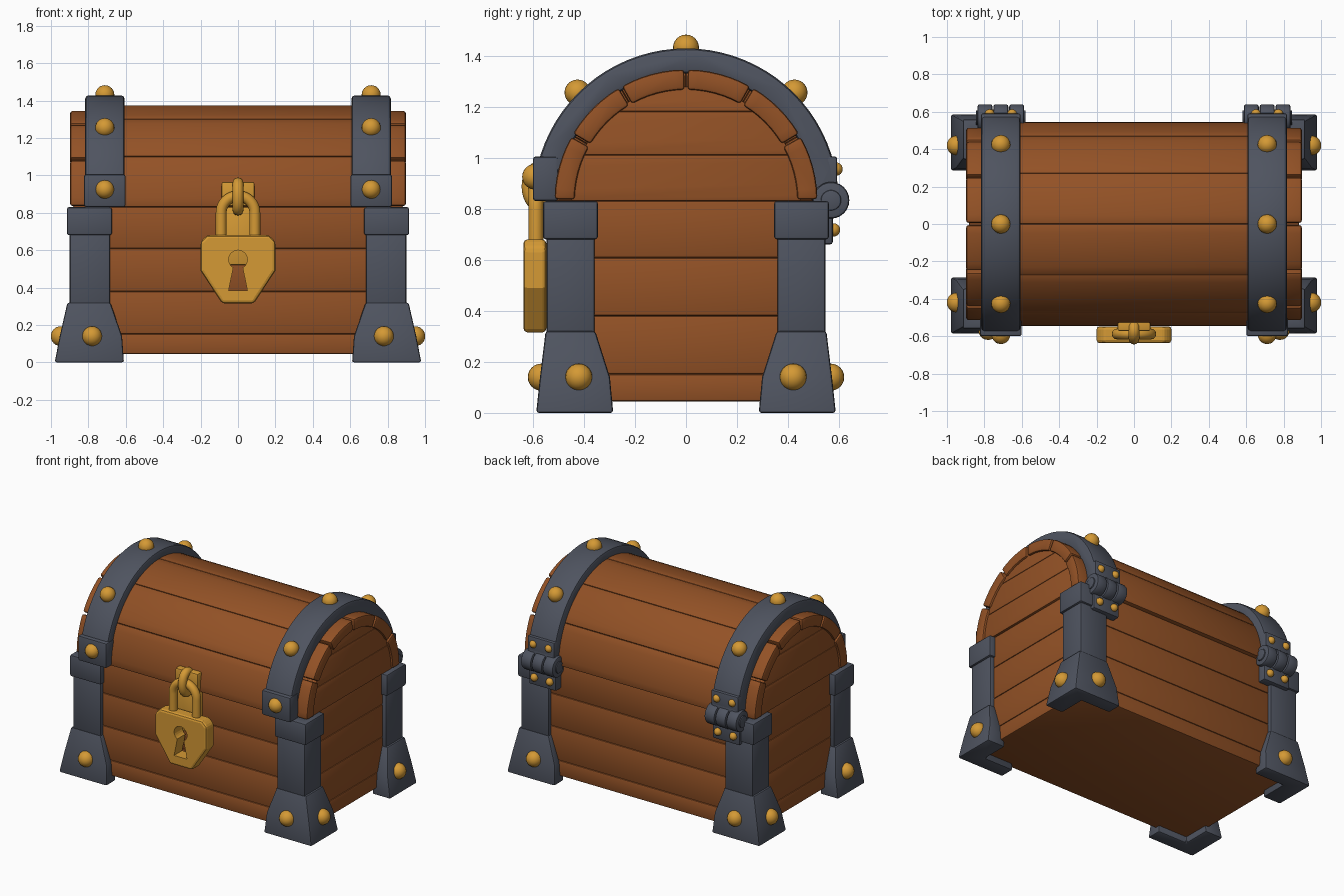
import bpy, bmesh, math
from mathutils import Vector

if "Cube" in bpy.data.objects:
    bpy.data.objects.remove(bpy.data.objects["Cube"])


def material(name, rgb):
    m = bpy.data.materials.new(name)
    m.diffuse_color = (*rgb, 1)
    m.use_nodes = True
    m.node_tree.nodes["Principled BSDF"].inputs["Base Color"].default_value = m.diffuse_color
    return m


WOOD = material("brown wood", (0.29, 0.083, 0.019))
IRON = material("dark iron", (0.077, 0.087, 0.115))
GOLD = material("gold metal", (0.66, 0.32, 0.035))
RIM = 0.83          # height where lid meets body
BAND_X = 0.712      # centre of each lid band


def finish(name, bm, mat, bevel=0.0, segments=2):
    bmesh.ops.recalc_face_normals(bm, faces=bm.faces)
    if bevel:
        sharp = [e for e in bm.edges if e.calc_face_angle(0) > math.radians(35)]
        bmesh.ops.bevel(bm, geom=sharp, offset=bevel, segments=segments,
                        profile=0.5, affect='EDGES', clamp_overlap=True)
    me = bpy.data.meshes.new(name)
    bm.to_mesh(me)
    bm.free()
    me.materials.append(mat)
    ob = bpy.data.objects.new(name, me)
    bpy.context.collection.objects.link(ob)
    bpy.ops.object.select_all(action='DESELECT')
    ob.select_set(True)
    bpy.context.view_layer.objects.active = ob
    bpy.ops.object.shade_smooth_by_angle(angle=math.radians(33))
    return ob


def loft(name, rings, mat, bevel=0.0, closed=False):
    """Skin a list of equal-length point rings; cap the ends unless closed."""
    bm = bmesh.new()
    vs = [[bm.verts.new(p) for p in r] for r in rings]
    n = len(rings[0])
    for i in range(len(vs) if closed else len(vs) - 1):
        a, b = vs[i], vs[(i + 1) % len(vs)]
        for j in range(n):
            k = (j + 1) % n
            bm.faces.new((a[j], a[k], b[k], b[j]))
    if not closed:
        bm.faces.new(vs[0])
        bm.faces.new(vs[-1])
    return finish(name, bm, mat, bevel)


def prism(name, pts, axis, a, b, mat, bevel=0.0):
    """Extrude a profile along x (points are y, z) or y (points are x, z)."""
    def place(d):
        return [(d, u, v) if axis == 'x' else (u, d, v) for u, v in pts]
    return loft(name, [place(a), place(b)], mat, bevel)


def box(name, x, y, z, mat, bevel=0.01):
    return prism(name, [(y[0], z[0]), (y[1], z[0]), (y[1], z[1]), (y[0], z[1])],
                 'x', x[0], x[1], mat, bevel)


def arc(r, a0, a1, n, cu=0.0, cv=RIM):
    return [(cu + r * math.cos(math.radians(a0 + (a1 - a0) * i / n)),
             cv + r * math.sin(math.radians(a0 + (a1 - a0) * i / n)))
            for i in range(n + 1)]


def sector(name, r0, r1, a0, a1, n, xa, xb, mat, bevel):
    return prism(name, arc(r1, a0, a1, n) + arc(r0, a1, a0, n), 'x', xa, xb, mat, bevel)


def rivet(name, pos, r):
    bm = bmesh.new()
    bmesh.ops.create_uvsphere(bm, u_segments=20, v_segments=12, radius=r)
    bmesh.ops.translate(bm, verts=bm.verts, vec=pos)
    return finish(name, bm, GOLD)


def tube(name, path, r, mat, side, closed=False):
    """Round bar along a flat path; side is the normal of the path's plane."""
    rings, n, side = [], len(path), Vector(side)
    for i, p in enumerate(path):
        lo, hi = ((i - 1) % n, (i + 1) % n) if closed else (max(i - 1, 0), min(i + 1, n - 1))
        out = (Vector(path[hi]) - Vector(path[lo])).normalized().cross(side)
        rings.append([Vector(p) + r * (math.cos(t) * side + math.sin(t) * out)
                      for t in (math.tau * k / 12 for k in range(12))])
    return loft(name, rings, mat, closed=closed)


# Body: stacked plank rows
rows = [0.045, 0.152, 0.38, 0.608, RIM]
for z0, z1 in zip(rows, rows[1:]):
    box("body_planks", (-0.87, 0.87), (-0.52, 0.52), (z0, z1), WOOD, 0.009)

# Lid: curved staves, end arches and recessed end planks
for i in range(6):
    a0, a1 = 30 * i, 30 * (i + 1)
    sector("lid_stave", 0.42, 0.545, a0, a1, 6, -0.74, 0.74, WOOD, 0.008)
    for s in (-1, 1):
        sector("lid_end_arch", 0.436, 0.515, a0 + 0.8, a1 - 0.8, 6,
               s * 0.72, s * 0.897, WOOD, 0.012)
heights = [0, 0.18, 0.35, 0.449]
for h0, h1 in zip(heights, heights[1:]):
    t0 = math.degrees(math.asin(h0 / 0.45))
    t1 = math.degrees(math.asin(h1 / 0.45))
    pts = arc(0.45, t0, t1, 8) + arc(0.45, 180 - t1, 180 - t0, 8)
    prism("lid_end_plank", pts, 'x', -0.882, 0.882, WOOD, 0.006)


# Corner legs: L-shaped foot, post and cap
def leg_ring(sx, sy, z, ox, oy, ix, iy):
    cx, cy = 0.84, 0.48
    return [(sx * x, sy * y, z) for x, y in
            ((ox, oy), (ix, oy), (ix, cy), (cx, cy), (cx, iy), (ox, iy))]


leg_parts = {
    "leg_foot": [(0, 0.98, 0.587, 0.61, 0.285), (0.14, 0.953, 0.572, 0.62, 0.298),
                 (0.32, 0.912, 0.55, 0.682, 0.355)],
    "leg_post": [(0.30, 0.90, 0.546, 0.684, 0.358), (0.70, 0.90, 0.546, 0.684, 0.358)],
    "leg_cap": [(0.68, 0.915, 0.56, 0.674, 0.345), (RIM, 0.915, 0.56, 0.674, 0.345)],
}
for sx in (-1, 1):
    for sy in (-1, 1):
        for name, rings in leg_parts.items():
            loft(name, [leg_ring(sx, sy, *r) for r in rings], IRON, 0.011)
        rivet("foot_rivet", (sx * 0.78, sy * 0.567, 0.14), 0.053)
        rivet("foot_rivet", (sx * 0.948, sy * 0.42, 0.14), 0.053)

# Lid bands with rivets, front caps and hinges
for s in (-1, 1):
    c = s * BAND_X
    sector("lid_band", 0.5, 0.598, 0, 180, 40, c - 0.105, c + 0.105, IRON, 0.018)
    box("band_cap", (c - 0.111, c + 0.111), (-0.6, -0.5), (RIM, 1.005), IRON, 0.012)
    rivet("band_rivet", (c, -0.592, 0.925), 0.05)
    for a in (45, 90, 135):
        t = math.radians(a)
        rivet("band_rivet", (c, 0.601 * math.cos(t), RIM + 0.601 * math.sin(t)), 0.051)
    box("hinge_upper_plate", (c - 0.105, c + 0.105), (0.49, 0.592), (RIM, 1.005), IRON, 0.01)
    box("hinge_lower_plate", (c - 0.105, c + 0.105), (0.49, 0.575), (0.66, RIM), IRON, 0.01)
    for dx in (-0.06, 0.06):
        rivet("hinge_rivet", (c + dx, 0.588, 0.955), 0.026)
        rivet("hinge_rivet", (c + dx, 0.578, 0.717), 0.026)
    for dx in (-0.085, 0, 0.085):
        prism("hinge_knuckle", arc(0.072, 0, 345, 23, 0.568, RIM + 0.003), 'x',
              c + dx - 0.04, c + dx + 0.04, IRON, 0.012)
    prism("hinge_pin", arc(0.04, 0, 345, 23, 0.568, RIM + 0.003), 'x',
          c - 0.133, c + 0.133, IRON, 0.006)

# Hasp plate behind the lock, in two leaves
box("hasp_upper", (-0.088, 0.088), (-0.572, -0.5), (RIM + 0.005, 0.965), GOLD, 0.01)
box("hasp_lower", (-0.088, 0.088), (-0.545, -0.5), (0.52, RIM), GOLD, 0.01)

# Padlock body with a keyhole cut through
half = [(0.085, 0.315), (0.2, 0.49), (0.2, 0.645), (0.165, 0.68)]
lock = prism("padlock_body", half + [(-x, z) for x, z in reversed(half)], 'y',
             -0.637, -0.547, GOLD, 0.016)
key = [(-0.05, 0.385), (0.05, 0.385)] + arc(0.05, -60, 240, 20, 0, 0.55)
cutter = prism("keyhole_cutter", key, 'y', -0.75, -0.53, GOLD)
for ob in (lock, cutter):
    ob.data.shade_flat()
mod = lock.modifiers.new("keyhole", 'BOOLEAN')
mod.operation, mod.solver, mod.object = 'DIFFERENCE', 'EXACT', cutter
cutter.hide_render = True
cutter.hide_set(True)

# Shackle and the staple it hangs from
path = [(0.09, 0.65)] + arc(0.09, 0, 180, 20, 0, 0.80) + [(-0.09, 0.65)]
tube("padlock_shackle", [(x, -0.588, z) for x, z in path], 0.029, GOLD, (0, 1, 0))
loop = [(0, -0.568 + 0.047 * math.cos(t), 0.887 + 0.073 * math.sin(t))
        for t in (math.tau * k / 28 for k in range(28))]
tube("lock_staple", loop, 0.029, GOLD, (1, 0, 0), closed=True)
